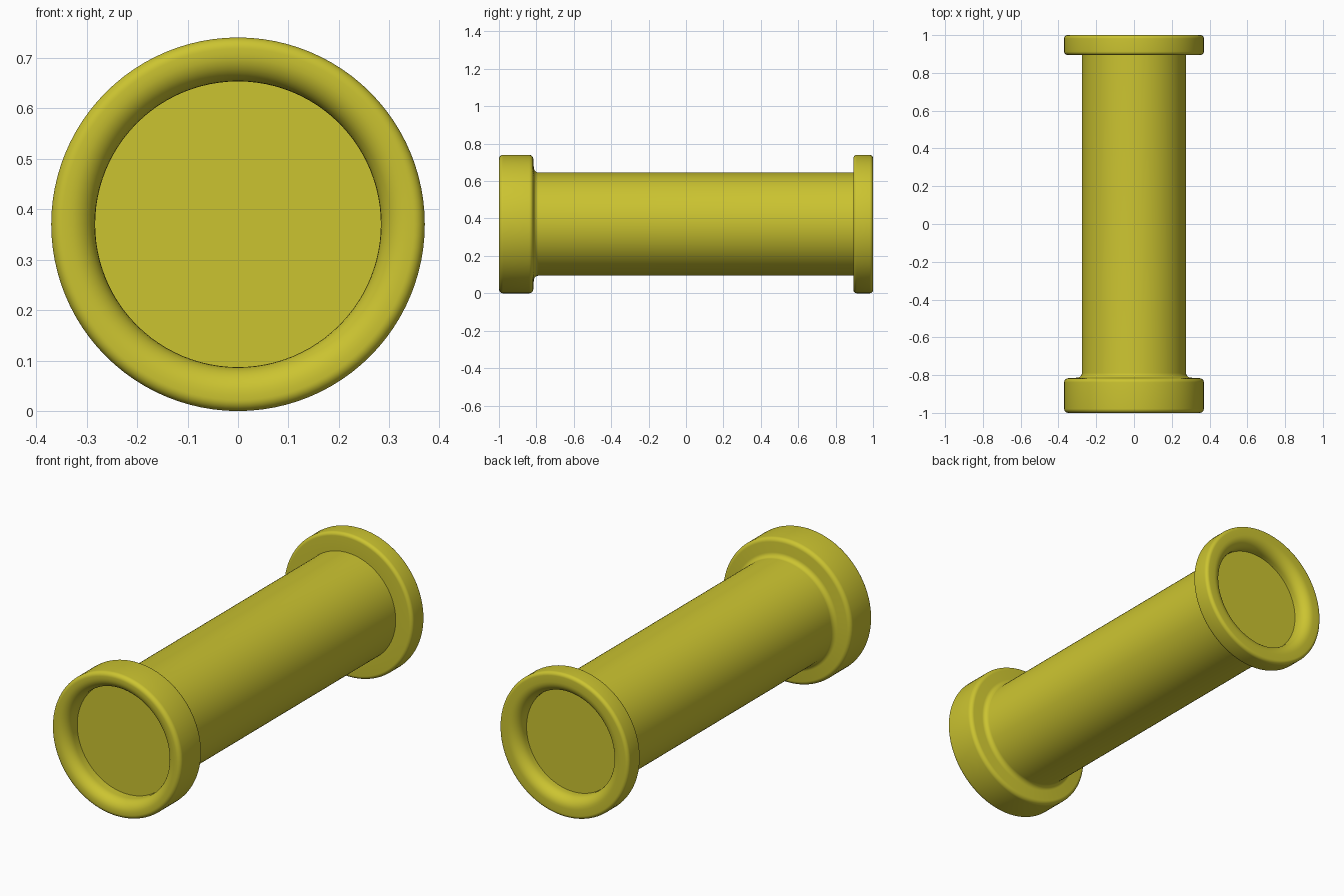
import bpy, bmesh, math
from mathutils import Vector

if "Cube" in bpy.data.objects:
    bpy.data.objects.remove(bpy.data.objects["Cube"])

CENTRE_Z = 0.37
SEGMENTS = 96


def rounded_profile(corners, steps=8):
    """Turn (radius, y, fillet) corners into a polyline with rounded corners."""
    pts = []
    for i, (r, y, f) in enumerate(corners):
        p = Vector((r, y))
        if f == 0:
            pts.append(p)
            continue
        a = (Vector(corners[i - 1][:2]) - p).normalized()
        b = (Vector(corners[i + 1][:2]) - p).normalized()
        half = a.angle(b) / 2
        t = f / math.tan(half)
        centre = p + (a + b).normalized() * (f / math.sin(half))
        u, v = p + a * t - centre, p + b * t - centre
        sweep = u.angle(v)
        for k in range(steps + 1):
            s = k / steps
            pts.append(centre + (u * math.sin((1 - s) * sweep)
                                 + v * math.sin(s * sweep)) / math.sin(sweep))
    return pts


def lathe(name, corners, material):
    """Revolve a profile about the lengthwise (y) axis."""
    bm = bmesh.new()
    verts = [bm.verts.new((p.x, p.y, 0)) for p in rounded_profile(corners)]
    edges = [bm.edges.new(pair) for pair in zip(verts, verts[1:])]
    bmesh.ops.spin(bm, geom=verts + edges, cent=(0, 0, 0), axis=(0, 1, 0),
                   angle=math.tau, steps=SEGMENTS)
    bmesh.ops.remove_doubles(bm, verts=bm.verts, dist=1e-5)
    bmesh.ops.recalc_face_normals(bm, faces=bm.faces)
    mesh = bpy.data.meshes.new(name)
    bm.to_mesh(mesh)
    bm.free()
    mesh.materials.append(material)
    ob = bpy.data.objects.new(name, mesh)
    ob.location.z = CENTRE_Z
    bpy.context.collection.objects.link(ob)
    bpy.context.view_layer.objects.active = ob
    ob.select_set(True)
    bpy.ops.object.shade_smooth_by_angle(angle=math.radians(30))
    ob.select_set(False)
    return ob


yellow = bpy.data.materials.new("yellow")
yellow.diffuse_color = (0.60, 0.55, 0.03, 1)
yellow.use_nodes = True
yellow.node_tree.nodes["Principled BSDF"].inputs["Base Color"].default_value = yellow.diffuse_color

# One continuous turned body: (radius, y, fillet)
lathe("flanged_tube", [
    # front recess and thick front collar
    (0, -0.91, 0),
    (0.283, -0.91, 0),
    (0.283, -1.0, 0.055),
    (0.37, -1.0, 0.022),
    (0.37, -0.818, 0.022),
    # shoulder blending into the tube
    (0.276, -0.812, 0.025),
    # thin back collar and its recess
    (0.276, 0.895, 0),
    (0.37, 0.895, 0.018),
    (0.37, 1.0, 0.018),
    (0.265, 1.0, 0.055),
    (0.265, 0.925, 0),
    (0, 0.925, 0),
], yellow)
